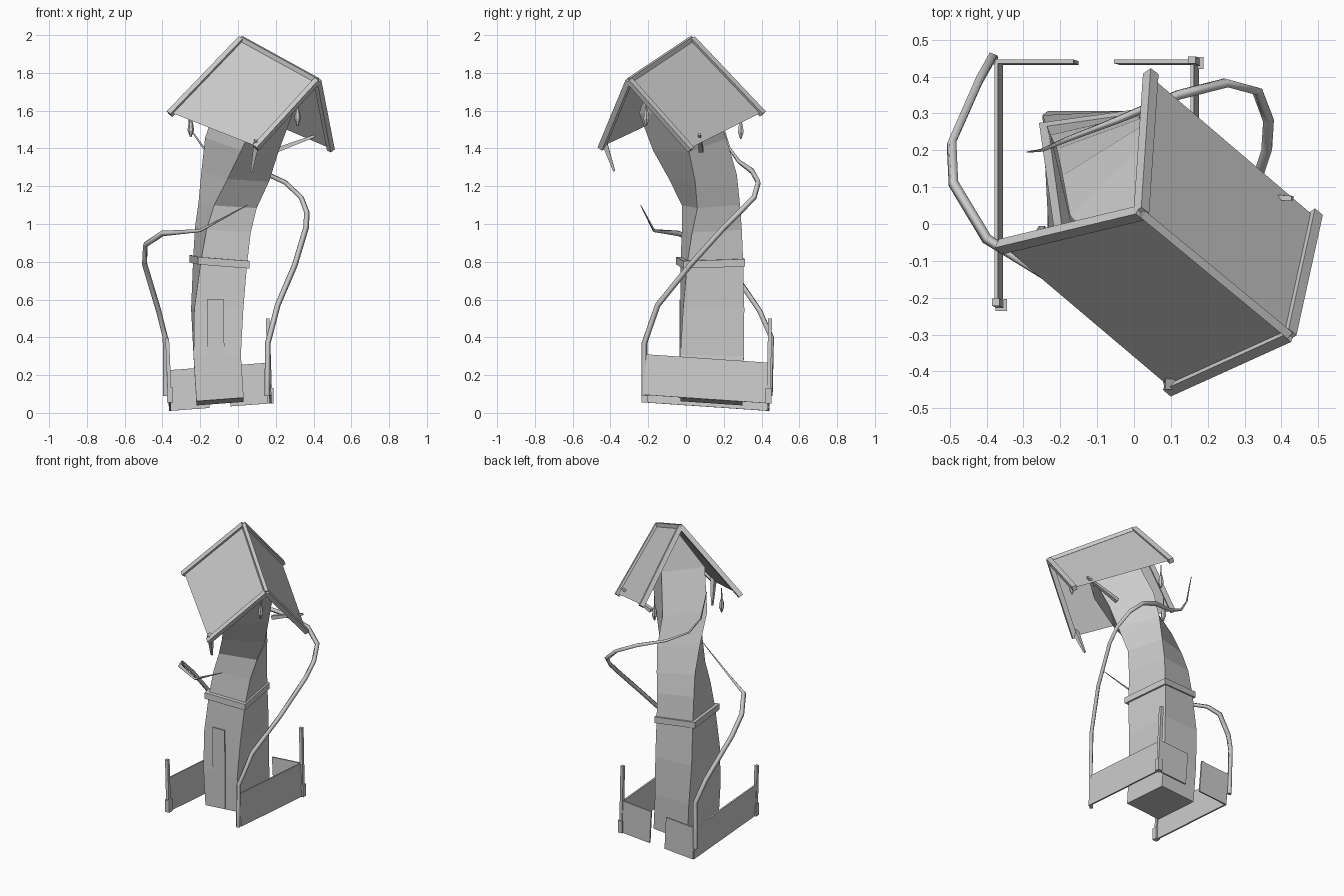
import bpy, bmesh
from math import sin, cos, radians, pi
from mathutils import Vector, Matrix

if "Cube" in bpy.data.objects:
    bpy.data.objects.remove(bpy.data.objects["Cube"])

GREY = (0.6, 0.6, 0.6, 1)
mat = bpy.data.materials.new("plain grey")
mat.use_nodes = True
mat.diffuse_color = GREY
bsdf = next(n for n in mat.node_tree.nodes if n.type == 'BSDF_PRINCIPLED')
bsdf.inputs["Base Color"].default_value = GREY


def finish(name, bm):
    bmesh.ops.recalc_face_normals(bm, faces=bm.faces)
    me = bpy.data.meshes.new(name)
    bm.to_mesh(me)
    bm.free()
    me.materials.append(mat)
    ob = bpy.data.objects.new(name, me)
    bpy.context.collection.objects.link(ob)
    return ob


def bar(name, a, b, width, depth, normal=(0, 1, 0), taper=1.0):
    """Box from a to b; depth runs along the normal, the b end is scaled by taper."""
    a, b = Vector(a), Vector(b)
    along = (b - a).normalized()
    side = along.cross(Vector(normal)).normalized()
    up = side.cross(along)
    bm = bmesh.new()
    rings = []
    for p, s in ((a, 1), (b, taper)):
        rings.append([bm.verts.new(p + side * width / 2 * i * s + up * depth / 2 * j * s)
                      for i, j in ((-1, -1), (1, -1), (1, 1), (-1, 1))])
    bridge(bm, rings)
    bm.faces.new(rings[0])
    bm.faces.new(rings[1])
    return finish(name, bm)


def bridge(bm, rings):
    for lo, hi in zip(rings, rings[1:]):
        n = len(lo)
        for i in range(n):
            bm.faces.new((lo[i], lo[(i + 1) % n], hi[(i + 1) % n], hi[i]))


def section(bm, z, cx, cy, hx, hy, turn, tx, ty):
    """Turned rectangle whose plane is tilted by the slopes tx and ty."""
    c, s = cos(radians(turn)), sin(radians(turn))
    ring = []
    for i, j in ((-1, -1), (1, -1), (1, 1), (-1, 1)):
        dx, dy = i * hx * c - j * hy * s, i * hx * s + j * hy * c
        ring.append(bm.verts.new((cx + dx, cy + dy, z + tx * dx + ty * dy)))
    return ring


# Roof corners
back_peak, front_peak = Vector((.02, .03, 1.98)), Vector((.42, -.30, 1.76))
slabs = {"left": (Vector((-.355, -.06, 1.59)), Vector((.10, -.445, 1.41))),
         "right": (Vector((.045, .40, 1.59)), Vector((.49, .02, 1.40)))}

# Twisting, leaning tower with a gabled top
bm = bmesh.new()
rings = [section(bm, *s) for s in (
    (.06, -.095, .135, .125, .165, 0, .075, -.068),
    (.30, -.11, .138, .125, .168, 0, .03, -.02),
    (.55, -.11, .14, .13, .162, 3, 0, 0),
    (.80, -.095, .137, .123, .150, 8, -.08, .02),
    (.97, -.08, .137, .12, .135, 13, -.08, .04),
    (1.10, -.055, .132, .12, .12, 20, -.08, .05),
    (1.25, -.015, .09, .13, .13, 32, -.12, .1),
    (1.42, .02, .02, .137, .137, 44, -.2, .17),
    (1.64, .10, -.06, .135, .132, 48, -.33, .27))]
bridge(bm, rings)
bm.faces.new(rings[0])
c0, c1, c2, c3 = rings[-1]
gb, gf = [bm.verts.new(back_peak.lerp(front_peak, t) - Vector((0, 0, .04))) for t in (.12, .62)]
for f in ((c0, c1, gf), (c1, c2, gb, gf), (c2, c3, gb), (c3, c0, gf, gb)):
    bm.faces.new(f)
finish("tower", bm)

# Band round the middle of the tower
bm = bmesh.new()
rings = [section(bm, z, -.098, .13, .138, .165, 8, -.08, .02) for z in (.78, .82)]
bridge(bm, rings)
for r in rings:
    bm.faces.new(r)
finish("tower_band", bm)

# Door plate
bar("door", (-.115, -.032, .08), (-.12, -.032, .60), .09, .006)

# Roof slabs with gable trims and a ridge cap
for side, (low_back, low_front) in slabs.items():
    bm = bmesh.new()
    bm.faces.new([bm.verts.new(p) for p in (back_peak, front_peak, low_front, low_back)])
    ob = finish(side + "_roof_slab", bm)
    normal = (front_peak - back_peak).cross(low_back - back_peak)
    for end, top, low in (("back", back_peak, low_back), ("front", front_peak, low_front)):
        bar(f"{side}_{end}_roof_trim", top, low + (low - top) * .02, .03, .03, normal)
bar("ridge_cap", back_peak, front_peak, .022, .025, (0, 0, 1))

# Tapered roof brackets
bar("front_bracket", (.10, -.435, 1.44), (.072, -.38, 1.28), .03, .03, taper=.35)
bar("right_bracket", (.20, .08, 1.39), (.43, .07, 1.475), .025, .025, taper=.5)


# Hanging charms under the eaves
def charm(name, x, y, z):
    bm = bmesh.new()
    rings = []
    for dz, r in ((-.05, .004), (-.015, .017), (.015, .014), (.045, .005), (.11, .003)):
        rings.append([bm.verts.new((x + r * cos(k * pi / 3), y + r * sin(k * pi / 3), z + dz))
                      for k in range(6)])
    bridge(bm, rings)
    bm.faces.new(rings[0])
    bm.faces.new(rings[-1])
    finish(name, bm)


charm("left_charm", -.25, -.02, 1.51)
charm("back_charm", .03, .29, 1.50)
charm("front_charm", .315, -.21, 1.57)


# Low yard walls standing on sloping ground
def ground(x, y):
    return .01 + .075 * (x + .365) + .068 * (.44 - y)


def wall(name, a, b):
    bm = bmesh.new()
    low = [Vector((x, y, ground(x, y))) for x, y in (a, b)]
    up = Vector((-.014, .004, .215))
    across = (low[1] - low[0]).cross(up).normalized() * .005
    rings = [[bm.verts.new(p) for p in (low[0] + o, low[1] + o, low[1] + up + o, low[0] + up + o)]
             for o in (across, -across)]
    bridge(bm, rings)
    for r in rings:
        bm.faces.new(r)
    finish(name, bm)


X0, X1, Y0, Y1 = -.36, .172, -.22, .437
wall("left_wall", (X0, Y0), (X0, Y1))
wall("right_wall", (X1, Y0), (X1, Y1))
wall("back_wall_a", (X0, Y1), (-.15, Y1))
wall("back_wall_b", (-.04, Y1), (X1, Y1))

# Corner posts with square feet
for name, x, y, h in (("front", X0, Y0, .34), ("back", X1, Y1, .45)):
    g = ground(x, y)
    bar(name + "_post", (x, y, g), (x - .015, y + .008, g + h), .02, .02)
    bar(name + "_post_foot", (x, y, g), (x, y, g + .08), .032, .032)


# Winding vines growing from the other two corners
def vine(name, points, thin):
    cu = bpy.data.curves.new(name, 'CURVE')
    cu.dimensions = '3D'
    cu.bevel_depth = .015
    cu.bevel_resolution = 0
    cu.use_fill_caps = True
    sp = cu.splines.new('POLY')
    sp.points.add(len(points) - 1)
    for i, (pt, co) in enumerate(zip(sp.points, points)):
        pt.co = (*co, 1)
        pt.radius = 1 if i < len(points) - thin else .75 * (len(points) - 1 - i) / thin + .15
    cu.materials.append(mat)
    ob = bpy.data.objects.new(name, cu)
    bpy.context.collection.objects.link(ob)


vine("left_vine", [(-.382, .445, .09), (-.385, .452, .40), (-.42, .39, .54), (-.495, .22, .79),
                   (-.49, .11, .89), (-.40, -.04, .95), (-.20, -.17, .965), (.05, -.24, 1.10)], 2)
vine("right_vine", [(.155, -.22, .09), (.158, -.22, .37), (.21, -.15, .57), (.30, .02, .78),
                    (.36, .20, .98), (.365, .28, 1.06), (.335, .36, 1.14), (.25, .383, 1.22),
                    (.12, .35, 1.28), (-.05, .28, 1.33), (-.18, .23, 1.40), (-.25, .20, 1.50),
                    (-.29, .195, 1.69)], 4)
